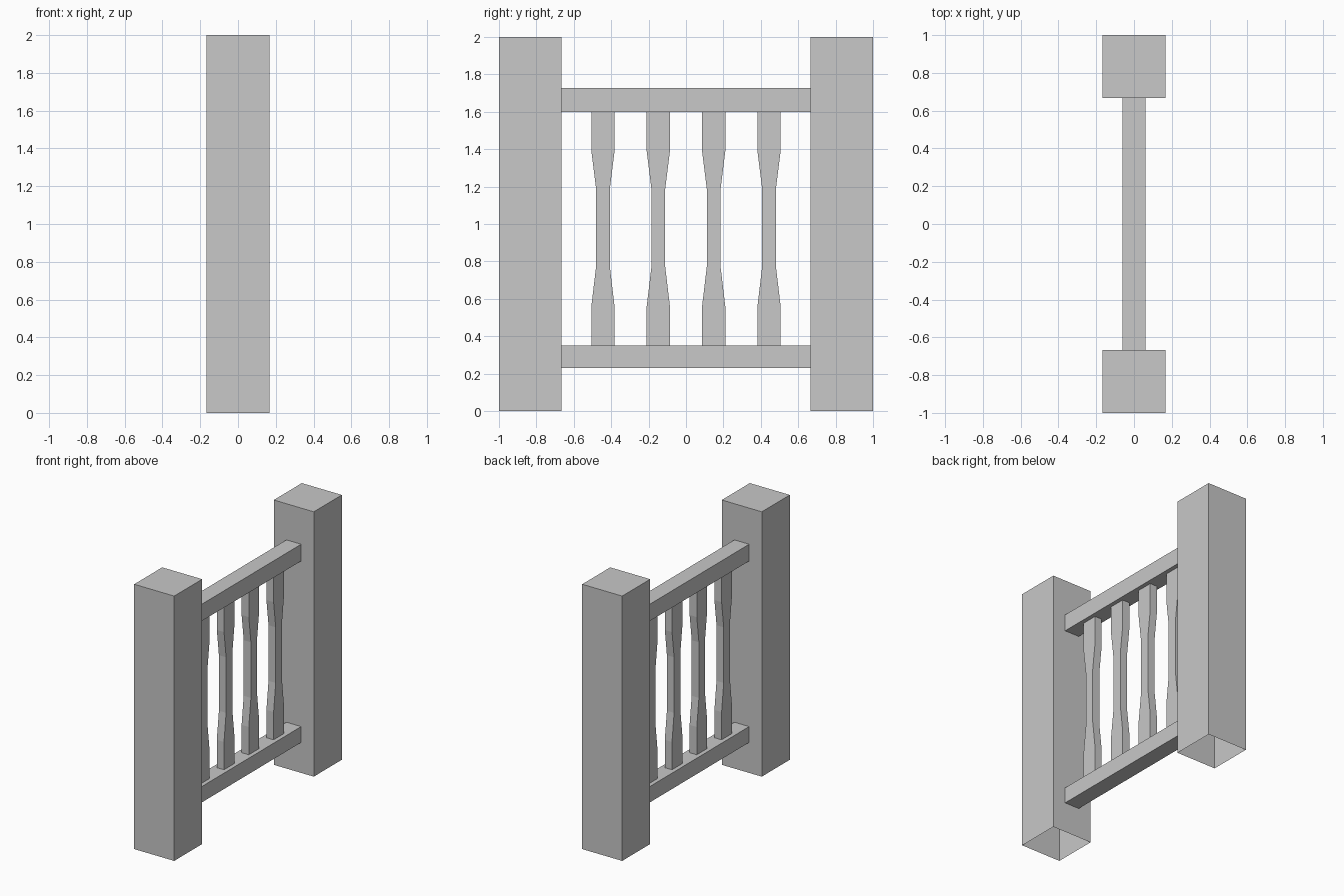
import bpy
import bmesh

cube = bpy.data.objects.get("Cube")
if cube:
    bpy.data.objects.remove(cube, do_unlink=True)

# Single stone-grey material
grey = bpy.data.materials.new("light_grey")
grey.use_nodes = True
colour = (0.58, 0.58, 0.58, 1)
grey.diffuse_color = colour
grey.node_tree.nodes["Principled BSDF"].inputs["Base Color"].default_value = colour


def add_object(name, bm):
    bmesh.ops.recalc_face_normals(bm, faces=bm.faces[:])
    mesh = bpy.data.meshes.new(name)
    bm.to_mesh(mesh)
    bm.free()
    mesh.materials.append(grey)
    obj = bpy.data.objects.new(name, mesh)
    bpy.context.collection.objects.link(obj)
    return obj


def add_box(name, size, centre, open_bottom=False):
    bm = bmesh.new()
    bmesh.ops.create_cube(bm, size=1)
    bmesh.ops.scale(bm, vec=size, verts=bm.verts)
    bmesh.ops.translate(bm, vec=centre, verts=bm.verts)
    bmesh.ops.recalc_face_normals(bm, faces=bm.faces[:])
    if open_bottom:
        bottom = [f for f in bm.faces if f.normal.z < -0.9]
        bmesh.ops.delete(bm, geom=bottom, context='FACES_ONLY')
    return add_object(name, bm)


def add_baluster(name, y, depth=0.06):
    # Flat waisted board: half widths and heights, mirrored across its centre
    side = [(0.062, 0.35), (0.062, 0.56), (0.037, 0.77),
            (0.037, 1.19), (0.062, 1.39), (0.062, 1.60)]
    outline = side + [(-w, z) for w, z in reversed(side)]
    bm = bmesh.new()
    face = bm.faces.new([bm.verts.new((-depth / 2, y + w, z)) for w, z in outline])
    extruded = bmesh.ops.extrude_face_region(bm, geom=[face], use_keep_orig=True)
    verts = [v for v in extruded["geom"] if isinstance(v, bmesh.types.BMVert)]
    bmesh.ops.translate(bm, vec=(depth, 0, 0), verts=verts)
    return add_object(name, bm)


# Square hollow posts, open underneath
post = 0.334
inner = 1 - post
for label, sign in (("front", -1), ("back", 1)):
    add_box(label + "_post", (post, post, 2), (0, sign * (1 - post / 2), 1), open_bottom=True)

# Horizontal rails between the posts
for label, low, high in (("lower", 0.23, 0.35), ("upper", 1.60, 1.727)):
    add_box(label + "_rail", (0.123, 2 * inner, high - low), (0, 0, (low + high) / 2))

# Evenly spaced balusters
for i in range(4):
    add_baluster(f"baluster_{i + 1}", (i - 1.5) * 0.296)
